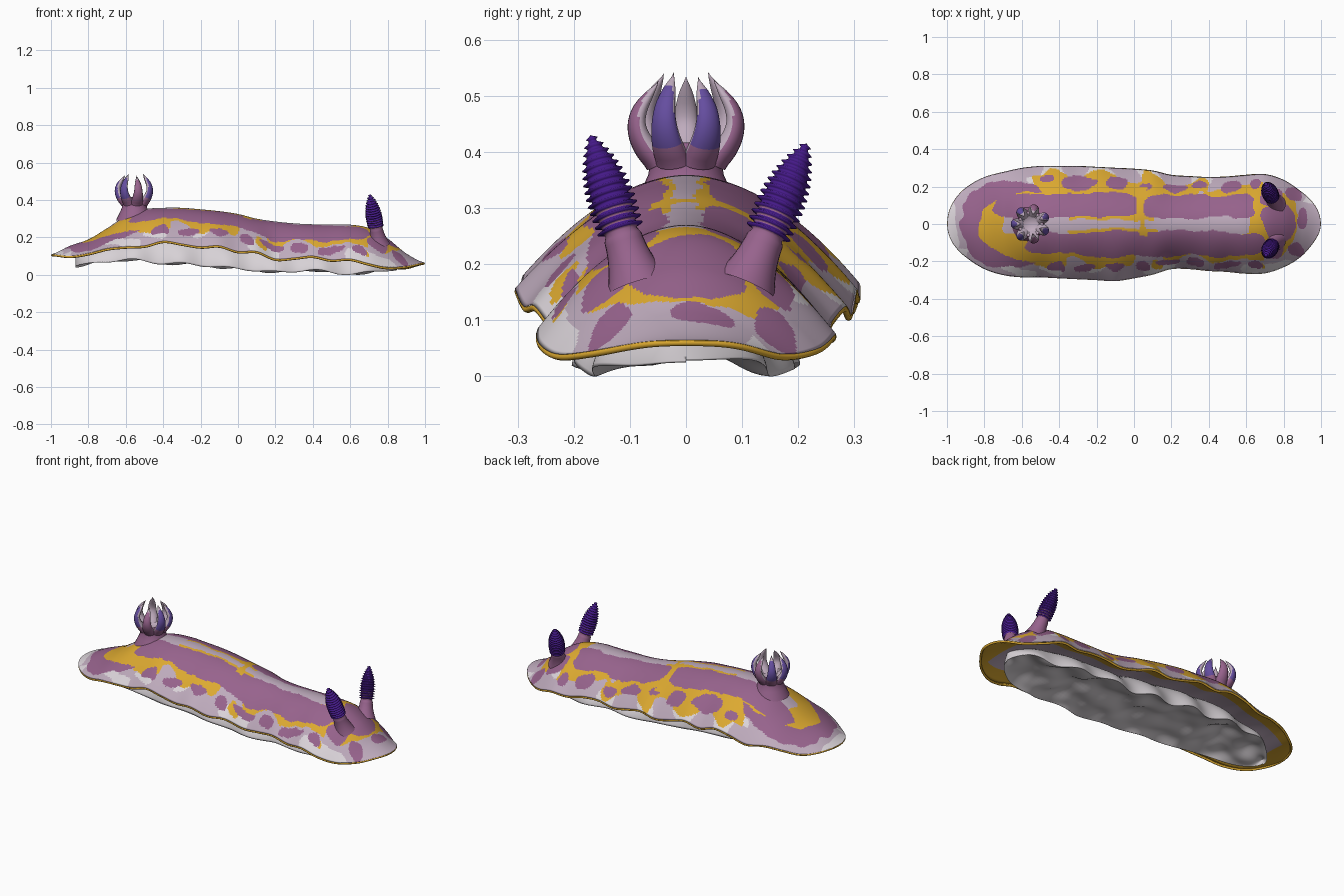
import bpy, bmesh, math
from mathutils import Vector, noise

cube = bpy.data.objects.get("Cube")
if cube:
    bpy.data.objects.remove(cube)

# ---- Materials
COLOURS = {
    "plum": (0.31, 0.125, 0.265), "mustard": (0.72, 0.4, 0.03),
    "lilac": (0.52, 0.41, 0.51), "pale_grey": (0.72, 0.67, 0.71),
    "deep_purple": (0.06, 0.01, 0.25), "violet": (0.13, 0.075, 0.35),
    "foot_grey": (0.68, 0.64, 0.67),
}
MATS = []
for name, rgb in COLOURS.items():
    m = bpy.data.materials.new(name)
    m.use_nodes = True
    m.diffuse_color = (*rgb, 1)
    m.node_tree.nodes["Principled BSDF"].inputs["Base Color"].default_value = (*rgb, 1)
    MATS.append(m)
PLUM, MUSTARD, LILAC, PALE, DEEP, VIOLET, FOOT = range(len(MATS))


# ---- Helpers
def loft(name, rings, paint):
    """Skin closed rings; paint(i, j, centre) returns a material index."""
    bm = bmesh.new()
    rows = [[bm.verts.new(p) for p in ring] for ring in rings]
    n = len(rows[0])
    for i in range(len(rows) - 1):
        for j in range(n):
            k = (j + 1) % n
            f = bm.faces.new((rows[i][j], rows[i][k], rows[i + 1][k], rows[i + 1][j]))
            f.material_index = paint(i, j, f.calc_center_median())
            f.smooth = True
    bmesh.ops.remove_doubles(bm, verts=bm.verts, dist=0.0001)
    bmesh.ops.recalc_face_normals(bm, faces=bm.faces)
    mesh = bpy.data.meshes.new(name)
    bm.to_mesh(mesh)
    bm.free()
    for m in MATS:
        mesh.materials.append(m)
    bpy.context.collection.objects.link(bpy.data.objects.new(name, mesh))


def tube(path, radii, side, sides=20, flat=1.0, axis=None):
    """Rings around a path; side is the ring's first direction."""
    rings = []
    for i, p in enumerate(path):
        t = axis or path[min(i + 1, len(path) - 1)] - path[max(i - 1, 0)]
        out = side.cross(t).normalized()
        across = t.cross(out).normalized()
        rings.append([p + radii[i] * (across * math.cos(a) + out * flat * math.sin(a))
                      for a in (math.tau * k / sides for k in range(sides))])
    return rings


def spline(table, u):
    """Smooth lookup of evenly spaced values, u from 0 to 1."""
    s = min(max(u, 0), 1) * (len(table) - 1)
    i = min(int(s), len(table) - 2)
    t = s - i
    a, b, c, d = (table[min(max(i + k, 0), len(table) - 1)] for k in (-1, 0, 1, 2))
    return b + t * (c - a + t * (2 * a - 5 * b + 4 * c - d + t * (3 * (b - c) + d - a))) / 2


# ---- Mantle shape, sampled from tail to head
CREST = [.11, .155, .19, .25, .315, .35, .358, .358, .35, .34, .325,
         .3, .285, .275, .27, .27, .268, .25, .195, .115, .065]
WIDTH_L = [.2, .23, .26, .28, .3, .31, .31, .31, .305, .3, .295,
           .285, .262, .255, .25, .253, .262, .268, .245, .2, .17]
WIDTH_R = [.18, .21, .25, .275, .285, .285, .29, .295, .3, .305, .29,
           .27, .24, .24, .25, .255, .265, .265, .24, .2, .14]
RIM_R = [.11, .1, .115, .14, .15, .155, .18, .165, .15, .155, .125,
         .125, .085, .09, .1, .08, .085, .06, .04, .045, .065]
RIM_L = [.11, .1, .12, .13, .12, .15, .165, .14, .155, .13, .11,
         .125, .1, .08, .095, .09, .07, .075, .05, .04, .065]


def mantle_point(x, v, under=False):
    u = (x + 1) / 2
    half = spline(WIDTH_L if v > 0 else WIDTH_R, u)
    half *= math.sqrt(max(0, 1 - abs(x) ** 12))
    blend = (v + 1) / 2
    rim = spline(RIM_R, u) * (1 - blend) + spline(RIM_L, u) * blend
    dome = 1 - abs(v) ** 1.9
    rise = (spline(CREST, u) - rim) * dome
    z = rim + rise * (0.35 if under else 1) - (0.008 if under else 0) * dome
    return Vector((x * 0.998, v * half, z))


# ---- Mantle pattern: long stripes, rounded spots, mottled margin
STRIPES = [(.05, -.105, .63, .066), (-.36, .1, .38, .064), (.36, .095, .3, .062)]
SPOTS = [(-.47, .245, .045, .02), (-.29, .22, .09, .04), (-.09, .215, .06, .04),
         (.06, .2, .025, .02), (.22, .195, .07, .022), (.37, .205, .05, .02),
         (.53, .2, .06, .03), (.66, .21, .03, .03), (-.42, -.23, .05, .025),
         (-.26, -.24, .05, .025), (-.1, -.225, .06, .022), (.05, -.23, .035, .025),
         (.19, -.2, .06, .016), (.34, -.21, .05, .02), (.5, -.215, .07, .02),
         (.65, -.22, .04, .025), (.77, 0, .09, .11), (.74, .15, .05, .05),
         (.74, -.13, .05, .05), (.87, -.145, .045, .033), (.9, .03, .03, .055),
         (.85, .155, .045, .035)]


def reach(x, y, spot, power):
    cx, cy, rx, ry = spot
    return abs((x - cx) / rx) ** power + abs((y - cy) / ry) ** power


def mantle_colour(p):
    wob = noise.noise_vector(Vector((p.x * 7, p.y * 9, 0))) * 0.03
    wob += noise.noise_vector(Vector((p.x * 19, p.y * 19, 4))) * 0.014
    x, y = p.x + wob.x, p.y + wob.y * 0.7
    half = spline(WIDTH_L if y > 0 else WIDTH_R, (p.x + 1) / 2)
    edge = abs(y) / half
    if abs(x - .045) < .017 and -.06 < y < .2:
        return MUSTARD
    if min(reach(x, y, s, 5) for s in STRIPES) < 1:
        return PLUM
    if min(reach(x, y, s, 2) for s in SPOTS) < 1:
        return PLUM
    # crest line between the stripes
    if abs(y) < .045 and -.7 < x < .66:
        return MUSTARD if x > .6 or -.35 < x < .12 and abs(y) > .022 else LILAC
    # tail horseshoe around a mustard field
    if x < -.4:
        if reach(x, y, (-.54, -.01, .29, .185), 2) < 1:
            return MUSTARD
        if reach(x, y, (-.68, 0, .25, .23), 2.5) < 1:
            return PLUM
    patch = noise.noise(Vector((p.x * 8, p.y * 10, 9)))
    if -.55 < x < .7 and edge < (.8 if y > 0 else .74) + patch * .3:
        return MUSTARD
    if x >= .7 and reach(x, y, (.76, 0, .112, .17), 2) < 1:
        return MUSTARD
    return PALE if patch > .16 and edge > .6 or x < -.95 else LILAC


ACROSS, BELOW, ALONG = 100, 24, 440
stations = [-math.cos(math.pi * i / ALONG) for i in range(ALONG + 1)]
rings = []
for x in stations:
    ring = [mantle_point(x, 2 * k / ACROSS - 1) for k in range(ACROSS + 1)]
    ring += [mantle_point(x, 1 - 2 * k / BELOW, True) for k in range(1, BELOW)]
    rings.append(ring)


def paint_mantle(i, j, c):
    if j < ACROSS:
        return mantle_colour(c)
    v = 1 - 2 * (j - ACROSS + .5) / BELOW
    return MUSTARD if abs(v) > .7 or abs(c.x) > .89 else LILAC


loft("mantle", rings, paint_mantle)

# ---- Mustard lip tucked under the mantle edge
outline = [mantle_point(x, -1) for x in stations[::2]]
outline += [mantle_point(x, 1) for x in stations[-3:0:-2]]
lip = bpy.data.curves.new("mantle_lip", "CURVE")
lip.dimensions = "3D"
lip.bevel_depth = 0.006
lip.bevel_resolution = 2
sp = lip.splines.new("POLY")
sp.points.add(len(outline) - 1)
for pt, co in zip(sp.points, outline):
    pt.co = (co.x * .995, co.y * .982, co.z - .005, 1)
sp.use_cyclic_u = True
lip.materials.append(MATS[MUSTARD])
bpy.context.collection.objects.link(bpy.data.objects.new("mantle_lip", lip))

# ---- Ruffled foot
SOLE = [.045, .07, .078, .06, .055, .038, .026, .012, .025, .006, .01, .03]


def foot_ring(s):
    x = -.01 + .86 * s
    sole = spline(SOLE, (s + 1) / 2)
    top = mantle_point(x, 0, True).z + .01
    ring = []
    for k in range(56):
        a = math.tau * k / 56
        v = math.cos(a)
        wave = math.sin(x * 25 + (1 if v > 0 else 3)) * v * v
        y = (.19 + .014 * wave) * math.sqrt(max(0, 1 - abs(s) ** 5)) * v
        fold = .03 * noise.noise(Vector((x * 8, y * 9, 2)))
        z = sole + .03 * (1 - v * v) + fold * (1 - v ** 4) + .007 * wave
        if math.sin(a) > 0:
            z = sole + .007 * wave + (top - sole) * math.sin(a) ** 1.3
        ring.append(Vector((x, y, max(z, 0))))
    return ring


loft("foot", [foot_ring(-math.cos(math.pi * i / 140)) for i in range(141)],
     lambda i, j, c: FOOT)

# ---- Ringed head tentacles
RIDGES, STALK = 14, 10
for name, base, tip in (("tentacle_right", (.755, -.085, .16), (.705, -.17, .43)),
                        ("tentacle_left", (.755, .105, .16), (.705, .215, .415))):
    base, tip = Vector(base), Vector(tip)
    ts = [.36 * k / STALK for k in range(STALK)]
    radii = [.034 + .024 * (1 - t / .36) ** 2 for t in ts]
    for k in range(RIDGES * 4):
        f = k / (RIDGES * 4)
        ts.append(.36 + .64 * f)
        club = .036 + .005 * math.sin(math.pi * f) - .032 * f ** 3
        radii.append(club + (-.007, -.005, .006, -.003)[k % 4] * (1 - .5 * f))
    ts.append(1)
    radii.append(0)
    path = [base.lerp(tip, t) for t in ts]
    loft(name, tube(path, radii, Vector((1, 0, 0)), 24, axis=tip - base),
         lambda i, j, c: PLUM if i < STALK or i < STALK + 14 and i % 4 == STALK % 4 else DEEP)

# ---- Gill cup and curled gill plumes
centre = Vector((-.553, 0, 0))
up = Vector((0, 0, 1))
cup = [(.1, .29), (.078, .335), (.067, .36), (.064, .385), (.07, .412),
       (.064, .417), (.05, .4), (0, .385)]
loft("gill_cup", tube([centre + up * z for r, z in cup], [r for r, z in cup],
                      Vector((1, 0, 0)), 32, axis=up),
     lambda i, j, c: PLUM if i < 5 else LILAC)

REACH = [.052, .072, .086, .09, .083, .067, .05]
THICK = [.032, .03, .026, .022, .018, .011, 0]
PLUMES, STEPS, SIDES = 7, 18, 16
for n in range(PLUMES):
    a = math.pi + math.tau * n / PLUMES
    out = Vector((math.cos(a), math.sin(a), 0))
    across = Vector((-out.y, out.x, 0))
    height = .155 + .008 * math.sin(n * 2.4)
    fr = [k / STEPS for k in range(STEPS + 1)]
    path = [centre + out * spline(REACH, f) + up * (.38 + height * f) for f in fr]

    def paint_plume(i, j, c):
        if (c - path[i]).dot(out) < .002:
            return LILAC
        return PLUM if i < 4 or n in (2, 5) else VIOLET

    loft("gill_plume_%d" % (n + 1),
         tube(path, [spline(THICK, f) for f in fr], across, SIDES, .7), paint_plume)
